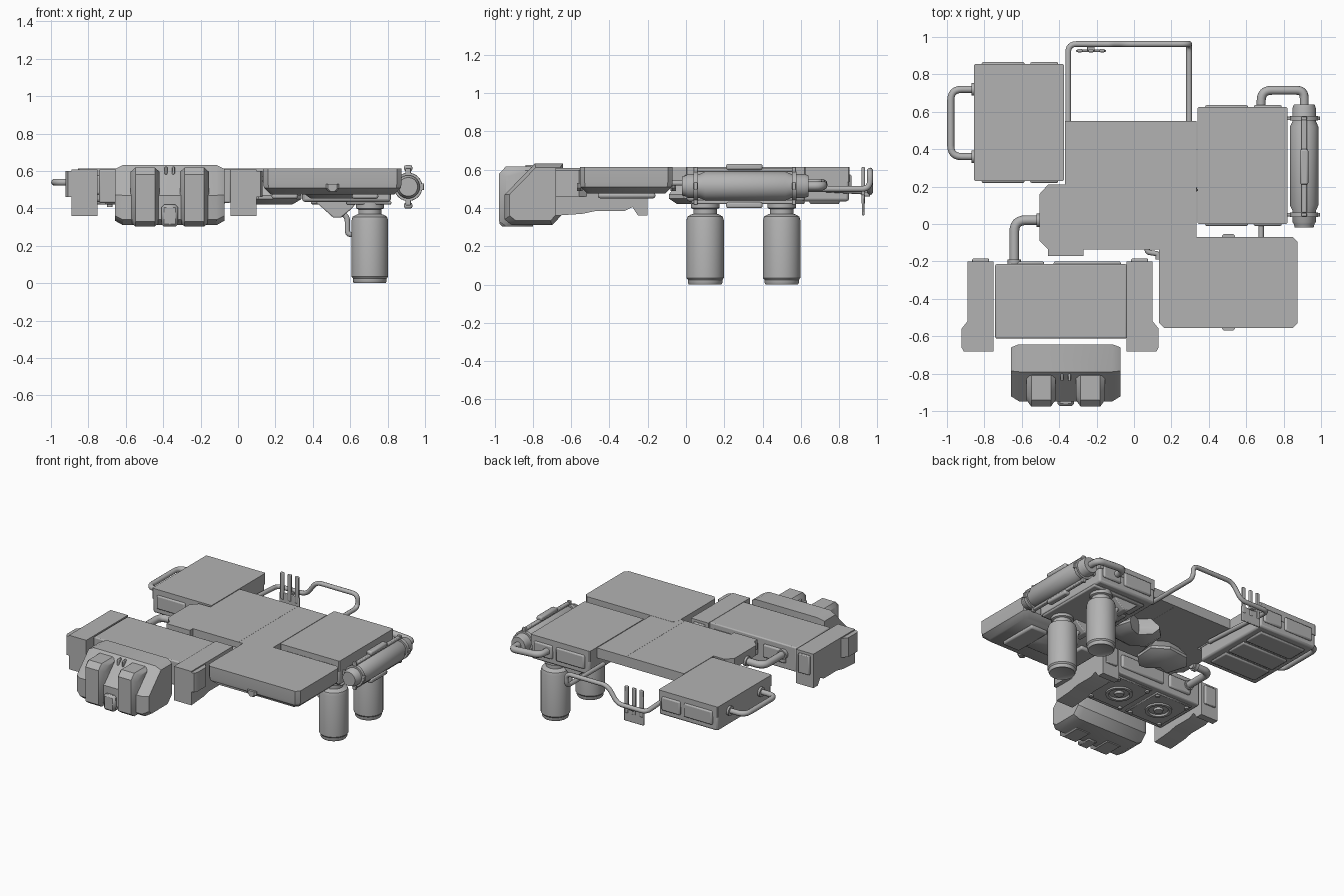
import bpy, bmesh, math
from mathutils import Vector

if "Cube" in bpy.data.objects:
    bpy.data.objects.remove(bpy.data.objects["Cube"])

grey = bpy.data.materials.new("dark_grey")
grey.diffuse_color = (.45, .45, .45, 1)
grey.use_nodes = True
grey.node_tree.nodes["Principled BSDF"].inputs["Base Color"].default_value = grey.diffuse_color


def finish(name, bm, bevel=0.0, segs=2, angle=35):
    bmesh.ops.recalc_face_normals(bm, faces=bm.faces)
    me = bpy.data.meshes.new(name)
    bm.to_mesh(me)
    bm.free()
    me.materials.append(grey)
    ob = bpy.data.objects.new(name, me)
    bpy.context.collection.objects.link(ob)
    if bevel:
        m = ob.modifiers.new("bevel", 'BEVEL')
        m.width, m.segments, m.limit_method = bevel, segs, 'ANGLE'
    bpy.ops.object.select_all(action='DESELECT')
    ob.select_set(True)
    bpy.context.view_layer.objects.active = ob
    bpy.ops.object.shade_smooth_by_angle(angle=math.radians(angle))
    return ob


def loft(name, rings, bevel=0.0, segs=2):
    """Join equal-sized rings of points and cap both ends."""
    bm = bmesh.new()
    vs = [[bm.verts.new(p) for p in r] for r in rings]
    n = len(vs[0])
    for a, b in zip(vs, vs[1:]):
        for i in range(n):
            bm.faces.new((a[i], a[(i + 1) % n], b[(i + 1) % n], b[i]))
    bm.faces.new(vs[0])
    bm.faces.new(vs[-1])
    return finish(name, bm, bevel, segs)


def prism(name, pts, axis, a, b, bevel=0.0, segs=2):
    put = {'X': lambda p, t: (t, p[0], p[1]), 'Y': lambda p, t: (p[0], t, p[1]),
           'Z': lambda p, t: (p[0], p[1], t)}[axis]
    return loft(name, [[put(p, t) for p in pts] for t in (a, b)], bevel, segs)


def box(name, x0, x1, y0, y1, z0, z1, bevel=0.0, segs=2):
    return prism(name, [(x0, y0), (x1, y0), (x1, y1), (x0, y1)], 'Z', z0, z1, bevel, segs)


def cut_rect(x0, x1, y0, y1, c):
    return [(x0 + c, y0), (x1 - c, y0), (x1, y0 + c), (x1, y1 - c),
            (x1 - c, y1), (x0 + c, y1), (x0, y1 - c), (x0, y0 + c)]


def lathe(name, prof, loc, axis='Z', n=32):
    """Turn (radius, height) pairs about an axis through loc."""
    rings = []
    for r, h in prof:
        ring = []
        for i in range(n):
            u, v = r * math.cos(2 * math.pi * i / n), r * math.sin(2 * math.pi * i / n)
            d = {'Z': (u, v, h), 'Y': (u, h, v), 'X': (h, u, v)}[axis]
            ring.append(Vector(loc) + Vector(d))
        rings.append(ring)
    return loft(name, rings)


def pipe(name, pts, r, fillet=0.05):
    p = [Vector(q) for q in pts]
    path = [p[0]]
    for a, b, c in zip(p, p[1:], p[2:]):
        f = min(fillet, (a - b).length * .49, (c - b).length * .49)
        s, e = b + (a - b).normalized() * f, b + (c - b).normalized() * f
        path += [s.lerp(b, t / 6).lerp(b.lerp(e, t / 6), t / 6) for t in range(7)]
    path.append(p[-1])
    cu = bpy.data.curves.new(name, 'CURVE')
    cu.dimensions, cu.bevel_depth, cu.bevel_resolution, cu.use_fill_caps = '3D', r, 3, True
    sp = cu.splines.new('POLY')
    sp.points.add(len(path) - 1)
    for q, co in zip(sp.points, path):
        q.co = (*co, 1)
    cu.materials.append(grey)
    ob = bpy.data.objects.new(name, cu)
    bpy.context.collection.objects.link(ob)
    bpy.ops.object.select_all(action='DESELECT')
    ob.select_set(True)
    bpy.context.view_layer.objects.active = ob
    bpy.ops.object.convert(target='MESH')


# Central deck in two halves with a hairline seam
prism("deck_left", [(.099, -.135), (-.27, -.135), (-.27, -.17), (-.46, -.17), (-.46, -.135), (-.505, -.09),
                    (-.505, .16), (-.46, .21), (-.37, .21), (-.37, .55), (.099, .55)], 'Z', .54, .613)
box("deck_right", .1, .335, -.135, .55, .54, .613)

# Folded plates under the deck
for cx, cy, s in ((.17, .22, 1), (-.2, .06, -1)):
    plan = [(-.17, -.08), (-.06, -.15), (.1, -.13), (.17, -.04), (.13, .1), (.02, .06), (-.08, .15), (-.16, .07)]
    loft("under_plate", [[(cx + s * k * x, cy + s * k * y, z) for x, y in plan]
                         for k, z in ((.7, .42), (1, .45), (1, .47), (.6, .55))])


# Two equipment boxes with raised windows on sides and floor
def crate(tag, x0, x1, y0, y1):
    prism(tag + "_lid", cut_rect(x0, x1, y0, y1, .006), 'Z', .535, .614)
    box(tag + "_body", x0 + .003, x1 - .003, y0 + .003, y1 - .003, .435, .596, .014)
    for a, b in ((.04, .27), (.30, .45)):
        for y in (y0, y1):
            box(tag + "_side_window", x0 + a, x0 + b, y - .011, y + .011, .475, .575, .01)
    h = (y1 - y0 - .08) / 3
    for i in range(3):
        ya = y0 + .04 + i * h
        box(tag + "_floor_window", x0 + .05, x1 - .05, ya + .012, ya + h - .012, .42, .44, .012)


crate("rear_crate", -.855, -.375, .23, .855)
crate("right_crate", .34, .82, 0, .625)

# Carry handle on the rear crate
pipe("crate_handle", [(-.84, .72, .54), (-.98, .72, .54), (-.98, .36, .54), (-.84, .36, .54)], .019, .06)
for y in (.36, .72):
    lathe("handle_flange", [(.034, 0), (.034, .02)], (-.87, y, .54), 'X', 20)

# Front right slab with chamfered underside
loft("front_slab", [[(x, y, z) for x, y in cut_rect(.135 + i, .875 - i, -.555 + i, -.07 - i, .025)]
                    for i, z in ((.04, .475), (.004, .51), (0, .535), (0, .614))])
for y in (-.556, -.067):
    loft("slab_tab", [[(x, yy, z) for x, yy in cut_rect(.47 + i, .54 - i, y - .014, y + .014, .01)]
                      for i, z in ((.015, .49), (0, .505), (0, .53))])
for x in (.25, .68):
    box("slab_rail", x - .07, x + .07, -.46, -.16, .45, .48, .012)
loft("slab_bulge", [[(x, y, z) for x, y in cut_rect(.35 + i, .66 - i, -.42 + i, -.2 - i, .04)]
                    for i, z in ((.04, .452), (0, .48))])

# Front left box with rear windows and floor fans
box("front_box", -.742, -.038, -.612, -.215, .43, .609, .008)
for a, b in ((-.66, -.48), (-.43, -.07)):
    box("front_box_window", a, b, -.225, -.2, .475, .57, .01)
for x in (-.56, -.22):
    box("fan_panel", x - .15, x + .15, -.58, -.25, .42, .435, .006, 1)
    lathe("fan_ring", [(.09, .425), (.09, .408), (.07, .408), (.065, .42)], (x, -.415, 0))
    lathe("fan_hub", [(.03, .405), (.035, .425)], (x, -.415, 0), n=16)
    for dx in (-.125, .125):
        for dy in (-.14, .14):
            lathe("fan_bolt", [(.015, .408), (.015, .425)], (x + dx, -.415 + dy, 0), n=12)

# Mirrored brackets flanking the front box
side = [(-.682, .608), (-.2, .608), (-.2, .36), (-.25, .36), (-.28, .405), (-.32, .385), (-.47, .385), (-.54, .37),
        (-.682, .36)]
mid = -.395
for s in (-1, 1):
    prism("bracket", side, 'X', mid + s * .355, mid + s * .495)
    prism("bracket_cheek", [(mid + s * .48, -.682), (mid + s * .515, -.682), (mid + s * .527, -.66),
                            (mid + s * .527, -.56), (mid + s * .495, -.52), (mid + s * .48, -.52)], 'Z', .46, .6)
    x = mid + s * .425
    box("bracket_end", x - .045, x + .045, -.21, -.185, .45, .59, .006)

# Front pack, lofted across its width with narrower ends
body = [(-.948, .34), (-.91, .31), (-.70, .31), (-.643, .37), (-.643, .632), (-.79, .632), (-.948, .47)]
cy, cz = -.76, .48
loft("front_pack", [[(-.365 + x, cy + (y - cy) * k, cz + (z - cz) * k) for y, z in body]
                    for x, k in ((-.292, .86), (-.25, 1), (.25, 1), (.292, .86))])
# Pockets with chamfered long edges
pocket = [(-.94, .303), (-.977, .33), (-.977, .58), (-.94, .618), (-.81, .618), (-.80, .58), (-.80, .303)]
for x in (-.497, -.233):
    loft("pack_pocket", [[(x + dx, -.8 + (y + .8) * k, .46 + (z - .46) * j) for y, z in pocket]
                         for dx, k, j in ((-.077, .8, .86), (-.052, 1, 1), (.052, 1, 1), (.077, .8, .86))])
box("pack_center_pocket", -.41, -.32, -.974, -.85, .303, .42, .014, 1)
for x in (-.385, -.345):
    box("pack_clip", x - .007, x + .007, -.84, -.8, .58, .625, .005)

# Two hanging canisters
for y in (.1, .5):
    lathe("canister", [(.075, .005), (.085, 0), (.09, .01), (.09, .025), (.098, .035), (.098, .335), (.092, .355),
                       (.075, .365), (.062, .37), (.062, .395), (.075, .40), (.075, .44)], (.705, y, 0), n=40)
    prism("canister_mount", [(.41, .44), (.51, .35), (.55, .35), (.61, .40), (.64, .44)], 'Y', y - .05, y + .05, .006)
    pipe("canister_hose", [(.53, y, .38), (.585, y, .36), (.585, y, .26), (.63, y, .26)], .015, .05)
box("canister_rail", .58, .82, .03, .57, .42, .44, .008)

# Horizontal tank on the right, with clamps and straps
tx, tz = .91, .515
lathe("side_tank", [(.03, -.02), (.05, -.02), (.055, .0), (.062, .01), (.062, .07), (.076, .1), (.076, .52),
                    (.062, .55), (.062, .62), (.055, .64), (.03, .64)], (tx, 0, tz), 'Y', 36)
for y in (.05, .565):
    lathe("tank_clamp", [(.06, -.012), (.075, -.012), (.075, .012), (.06, .012)], (tx, y, tz), 'Y', 32)
    box("clamp_tab", tx - .014, tx + .014, y - .01, y + .01, tz - .10, tz + .10, .004)
    box("clamp_arm", .81, tx + .085, y - .01, y + .01, tz - .018, tz + .018, .004)
for s in (-1, 1):
    box("tank_strap", tx - .014, tx + .014, .06, .56, tz + s * .084 - .01, tz + s * .084 + .01, .006)
    box("tank_grip", tx - .022, tx + .022, .21, .4, tz + s * .1 - .016, tz + s * .1 + .016, .01)

# Connecting pipes
pipe("tank_pipe", [(.68, .6, .53), (.68, .715, .53), (.91, .715, .515), (.91, .63, .515)], .024, .06)
pipe("front_box_pipe", [(-.48, .02, .54), (-.64, .02, .54), (-.64, -.22, .54)], .026, .06)
for loc, ax in (((-.52, .02, .54), 'X'), ((-.64, -.215, .54), 'Y')):
    lathe("pipe_collar", [(.035, 0), (.035, .025)], loc, ax, 20)
pipe("slab_pipe", [(.68, .02, .53), (.68, -.09, .53)], .014)
pipe("deck_hook", [(.07, -.12, .56), (.07, -.15, .56), (.13, -.16, .56), (.13, -.19, .56)], .014, .02)

# Rear guard rail that dips toward the rear crate
pipe("rear_rail", [(.295, .53, .5), (.295, .962, .5), (.295, .962, .595), (-.04, .962, .595), (-.12, .962, .485),
                   (-.352, .962, .485), (-.352, .36, .52)], .016, .045)

# Three-pronged bracket on the rail
box("prong_plate", -.31, -.15, .92, .932, .36, .47, .005)
for x in (-.29, -.23, -.17):
    box("prong", x - .014, x + .014, .918, .935, .42, .615, .005)
box("prong_arm", -.25, -.21, .925, .962, .46, .485, .004)
